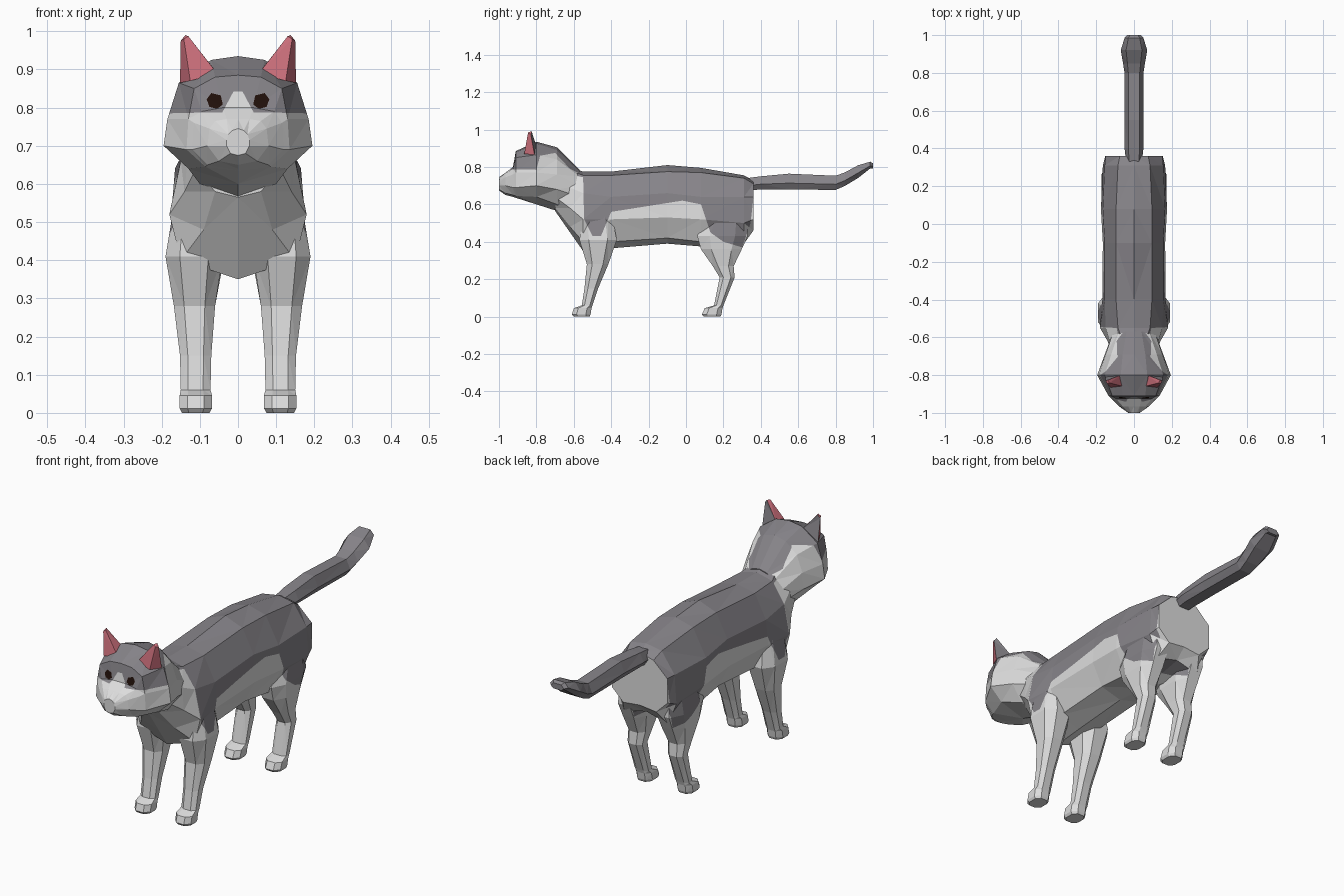
import bpy, bmesh
from mathutils import Vector

if "Cube" in bpy.data.objects:
    bpy.data.objects.remove(bpy.data.objects["Cube"])


def material(name, rgb):
    m = bpy.data.materials.new(name)
    m.diffuse_color = (*rgb, 1)
    m.use_nodes = True
    m.node_tree.nodes["Principled BSDF"].inputs["Base Color"].default_value = m.diffuse_color
    return m


MATS = [material("white_fur", (.72, .72, .72)), material("grey_fur", (.24, .23, .25)),
        material("ear_pink", (.60, .16, .20)), material("eye_dark", (.015, .005, .003))]
WHITE, GREY, PINK, DARK = range(4)


def loft(name, rings, mat):
    """Skin equal-length rings of points, cap both ends, keep flat triangles."""
    bm = bmesh.new()
    vs = [[bm.verts.new(p) for p in r] for r in rings]
    n = len(rings[0])
    for a, b in zip(vs, vs[1:]):
        for i in range(n):
            j = (i + 1) % n
            bm.faces.new((a[i], a[j], b[j], b[i]))
    bm.faces.new(vs[0])
    bm.faces.new(vs[-1])
    bmesh.ops.recalc_face_normals(bm, faces=bm.faces[:])
    bmesh.ops.triangulate(bm, faces=bm.faces[:])
    for f in bm.faces:
        f.material_index = mat
    me = bpy.data.meshes.new(name)
    bm.to_mesh(me)
    bm.free()
    for m in MATS:
        me.materials.append(m)
    ob = bpy.data.objects.new(name, me)
    bpy.context.collection.objects.link(ob)
    return ob


def inside(p, poly):
    hit = False
    for (ax, ay), (bx, by) in zip(poly, poly[1:] + poly[:1]):
        if (ay > p[1]) != (by > p[1]) and p[0] < (bx - ax) * (p[1] - ay) / (by - ay) + ax:
            hit = not hit
    return hit


def paint(ob, poly, axis, mat, rule):
    """Cut a polygon (projected on plane axis-z) into the faces and colour it."""
    bm = bmesh.new()
    bm.from_mesh(ob.data)
    lo = [min(p[k] for p in poly) for k in (0, 1)]
    hi = [max(p[k] for p in poly) for k in (0, 1)]

    def near(f):
        a = [v.co[axis] for v in f.verts]
        z = [v.co.z for v in f.verts]
        return max(a) > lo[0] and min(a) < hi[0] and max(z) > lo[1] and min(z) < hi[1]

    for p, q in zip(poly, poly[1:] + poly[:1]):
        co, no = Vector((0, 0, p[1])), Vector((0, 0, -(q[0] - p[0])))
        co[axis], no[axis] = p[0], q[1] - p[1]
        bm.normal_update()
        faces = [f for f in bm.faces if near(f) and rule(f.normal)]
        geom = {e for f in faces for e in (*f.verts, *f.edges)}
        bmesh.ops.bisect_plane(bm, geom=list(geom) + faces, dist=1e-5,
                               plane_co=co, plane_no=no.normalized())
    bm.normal_update()
    for f in bm.faces:
        c = f.calc_center_median()
        if rule(f.normal) and inside((c[axis], c.z), poly):
            f.material_index = mat
    bm.to_mesh(ob.data)
    bm.free()


def section(row):
    """Row: y, top z, (x, z) pairs down one side, bottom z -> mirrored ring."""
    y, top, bottom = row[0], row[1], row[-1]
    side = list(zip(row[2:-1:2], row[3:-1:2]))
    return ([(0, y, top)] + [(x, y, z) for x, z in side] + [(0, y, bottom)]
            + [(-x, y, z) for x, z in reversed(side)])


# Body with neck, chest and rump
body = loft("body", [section(r) for r in (
    (-.70, .80, .05, .79, .11, .70, .11, .64, .06, .58, .565),
    (-.62, .80, .06, .78, .13, .69, .14, .58, .09, .48, .45),
    (-.55, .775, .085, .755, .15, .66, .18, .52, .15, .40, .35),
    (-.40, .775, .095, .755, .155, .64, .168, .52, .11, .40, .365),
    (-.10, .81, .095, .775, .155, .66, .165, .53, .11, .42, .39),
    (.08, .795, .095, .77, .165, .64, .175, .52, .12, .40, .375),
    (.31, .755, .085, .74, .155, .64, .165, .50, .12, .39, .42),
    (.36, .73, .075, .71, .15, .64, .152, .52, .09, .46, .47))], WHITE)

# Head with muzzle
head = loft("head", [section(r) for r in (
    (-1.0, .745, .015, .74, .025, .73, .03, .715, .03, .70, .02, .68, .675),
    (-.965, .77, .03, .77, .06, .765, .075, .745, .08, .70, .05, .66, .65),
    (-.925, .80, .04, .80, .095, .79, .115, .76, .12, .69, .08, .65, .64),
    (-.91, .885, .06, .88, .115, .85, .13, .77, .135, .69, .085, .645, .635),
    (-.80, .935, .07, .925, .155, .865, .185, .77, .195, .70, .13, .64, .60),
    (-.69, .905, .06, .89, .12, .84, .15, .76, .155, .68, .10, .60, .565),
    (-.57, .785, .04, .775, .08, .75, .11, .70, .11, .64, .08, .60, .58))], WHITE)

# Tail, six-sided, lifted at the tip: y, centre z, half width, half height
HEX = [(1, -.2), (.6, 1), (-.6, 1), (-1, -.2), (-.6, -1), (.6, -1)]
loft("tail", [[(u * hx, y, zc + v * hz) for u, v in HEX] for y, zc, hx, hz in (
    (.31, .705, .04, .033), (.40, .715, .05, .035), (.55, .722, .05, .042),
    (.80, .715, .05, .038), (.85, .735, .058, .036), (.92, .775, .07, .034),
    (.985, .81, .05, .018), (1.0, .805, .035, .014))], GREY)

# Legs with paws: z, y front, y back, x inner, x outer
FRONT = ((.62, -.54, -.41, .08, .155), (.41, -.57, -.37, .04, .19),
         (.28, -.53, -.415, .06, .168), (.15, -.543, -.47, .07, .152),
         (.06, -.557, -.50, .072, .15), (.045, -.60, -.505, .068, .153),
         (.012, -.61, -.51, .068, .153), (0, -.60, -.515, .075, .147))
HIND = ((.60, .14, .32, .06, .155), (.43, .06, .33, .04, .172),
        (.36, .08, .298, .045, .166), (.27, .143, .255, .062, .154),
        (.21, .18, .26, .07, .15), (.06, .15, .20, .072, .148),
        (.045, .10, .195, .068, .153), (.012, .085, .19, .068, .153),
        (0, .095, .185, .075, .147))
OCT = [(1, .5), (.5, 1), (-.5, 1), (-1, .5), (-1, -.5), (-.5, -1), (.5, -1), (1, -.5)]
coat = [body]
for side, s in (("right", 1), ("left", -1)):
    for name, rows in (("front_leg", FRONT), ("hind_leg", HIND)):
        coat.append(loft(f"{name}_{side}", [
            [(s * ((xi + xo) / 2 + u * (xo - xi) / 2), (yf + yb) / 2 + v * (yb - yf) / 2, z)
             for u, v in OCT] for z, yf, yb, xi, xo in rows], WHITE))
    # Ears: pink in front, grey behind
    ear = loft(f"ear_{side}", [[(s * x, y, z) for x, y, z in ring] for ring in (
        ((.055, -.86, .89), (.125, -.865, .87), (.152, -.81, .865), (.07, -.80, .91)),
        ((.13, -.842, .987), (.142, -.845, .98), (.15, -.83, .975), (.138, -.825, .99)))], PINK)
    for p in ear.data.polygons:
        if p.normal.y > .3:
            p.material_index = GREY

# Grey saddle over the back, shoulders and hips
SADDLE = [(-.72, .78), (-.55, .745), (-.545, .52), (-.50, .43), (-.455, .43), (-.40, .56),
          (-.02, .62), (.08, .60), (.13, .45), (.20, .40), (.30, .37), (.345, .50),
          (.37, .72), (.37, .9), (-.72, .9)]
for ob in coat:
    paint(ob, SADDLE, 1, GREY, lambda n: n.y < .65)

# Grey mask and crown, white blaze, dark eyes
MASK = [(-.95, .787), (-.80, .785), (-.78, .86), (-.70, .875), (-.62, .79), (-.56, .76),
        (-.56, 1), (-.95, 1)]
paint(head, MASK, 1, GREY, lambda n: True)
facing = lambda n: n.y < -.3
paint(head, [(-.045, .78), (-.012, .842), (.012, .842), (.045, .78)], 0, WHITE, facing)
for s in (1, -1):
    eye = [(.04, .808), (.055, .797), (.075, .802), (.082, .822), (.07, .838), (.045, .832)]
    paint(head, [(s * x, z) for x, z in eye], 0, DARK, facing)
